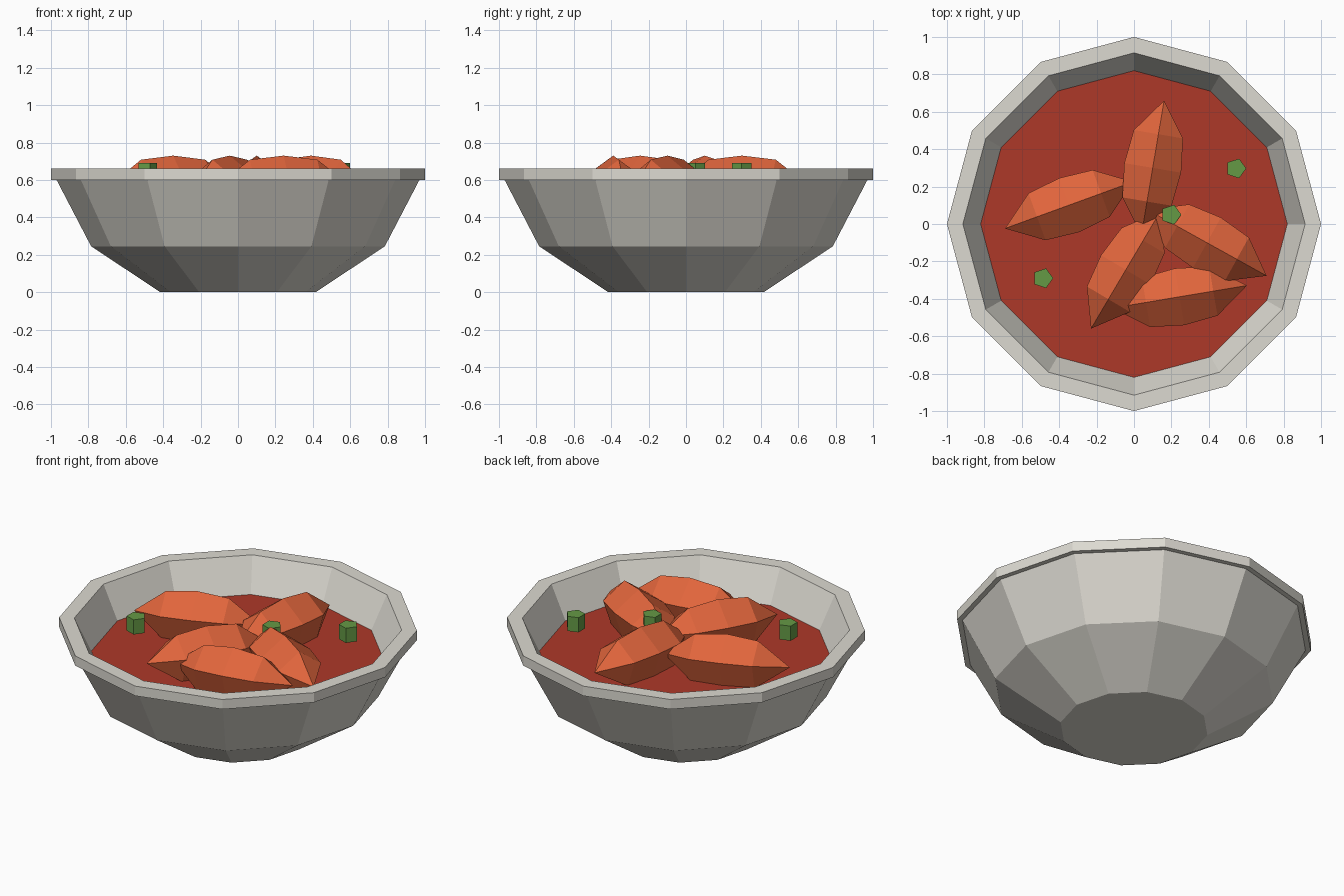
import bpy, bmesh, math
from mathutils import Matrix

if "Cube" in bpy.data.objects:
    bpy.data.objects.remove(bpy.data.objects["Cube"])


def material(name, color):
    m = bpy.data.materials.new(name)
    m.diffuse_color = (*color, 1)
    m.use_nodes = True
    m.node_tree.nodes["Principled BSDF"].inputs["Base Color"].default_value = m.diffuse_color
    return m


def lathe(name, profile, sides, mat, cap=False):
    """Revolve (radius, z) points; radius 0 becomes a single pole vertex."""
    bm = bmesh.new()
    rings = []
    for r, z in profile:
        if r == 0:
            rings.append([bm.verts.new((0, 0, z))] * sides)
        else:
            rings.append([bm.verts.new((r * math.cos(2 * math.pi * i / sides),
                                        r * math.sin(2 * math.pi * i / sides), z))
                          for i in range(sides)])
    for a, b in zip(rings, rings[1:]):
        for i in range(sides):
            j = (i + 1) % sides
            corners = list(dict.fromkeys((a[i], a[j], b[j], b[i])))
            bm.faces.new(corners)
    if cap:
        bm.faces.new(rings[0])
        bm.faces.new(rings[-1])
    bmesh.ops.recalc_face_normals(bm, faces=bm.faces)
    me = bpy.data.meshes.new(name)
    bm.to_mesh(me)
    bm.free()
    me.materials.append(mat)
    ob = bpy.data.objects.new(name, me)
    bpy.context.collection.objects.link(ob)
    return ob


ceramic = material("ceramic", (0.72, 0.70, 0.64))
sauce = material("sauce", (0.42, 0.04, 0.022))
meat = material("meat", (0.75, 0.13, 0.045))
herb = material("herb", (0.13, 0.32, 0.06))

# Bowl: outer wall, overhanging lip, inner wall and floor
lathe("bowl", [(0.415, 0), (0.785, 0.245), (0.97, 0.6), (1, 0.6), (1, 0.66),
               (0.915, 0.66), (0.72, 0.25), (0.38, 0.06)], 12, ceramic, cap=True)

# Stew surface
lathe("stew_surface", [(0.8, 0.42), (0.82, 0.46)], 12, sauce, cap=True)

# Pointed five-sided chunks, ridge upward: x, y, heading in degrees
chunks = [(-0.347, 0.101, 20), (0.10, 0.30, 80.4), (-0.044, -0.245, 59.4),
          (0.39, -0.10, -29), (0.244, -0.389, 9.5)]
half, rad = 0.365, 0.162
shape = [(rad * math.sqrt(1 - t * t), t * half) for t in (-1, -0.5, 0, 0.5, 1)]
for n, (x, y, deg) in enumerate(chunks, 1):
    ob = lathe(f"chunk_{n}", shape, 5, meat)
    # lay the lathe axis along x with one corner pointing up
    lay = Matrix(((0, 0, 1, 0), (0, 1, 0, 0), (1, 0, 0, 0), (0, 0, 0, 1)))
    ob.data.transform(lay)
    ob.data.flip_normals()
    ob.location = (x, y, 0.568)
    ob.rotation_euler.z = math.radians(deg)

# Herb pieces
for n, (x, y) in enumerate([(0.545, 0.297), (0.198, 0.05), (-0.487, -0.29)], 1):
    ob = lathe(f"herb_{n}", [(0.055, -0.045), (0.055, 0.045)], 5, herb, cap=True)
    ob.location = (x, y, 0.645)
